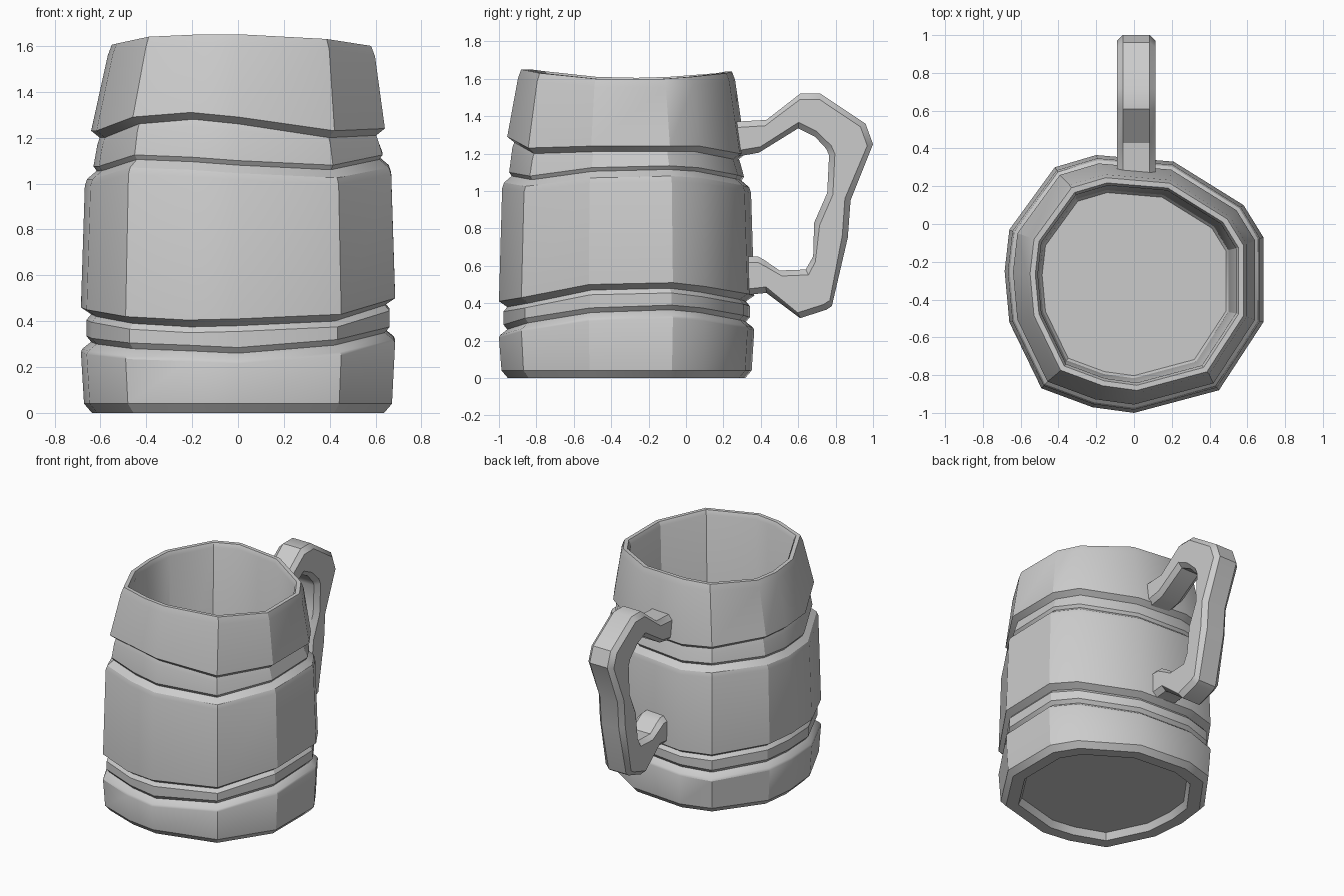
import bpy, bmesh

if "Cube" in bpy.data.objects:
    bpy.data.objects.remove(bpy.data.objects["Cube"])

def make_object(name, rings, angle=0.5):
    """Skin a list of equal-length closed rings, cap both ends."""
    bm = bmesh.new()
    loops = [[bm.verts.new(p) for p in ring] for ring in rings]
    n = len(loops[0])
    for a, b in zip(loops, loops[1:]):
        for i in range(n):
            j = (i + 1) % n
            bm.faces.new((a[i], a[j], b[j], b[i]))
    bm.faces.new(loops[0][::-1])
    bm.faces.new(loops[-1])
    bmesh.ops.recalc_face_normals(bm, faces=bm.faces)
    mesh = bpy.data.meshes.new(name)
    bm.to_mesh(mesh)
    bm.free()
    ob = bpy.data.objects.new(name, mesh)
    bpy.context.collection.objects.link(ob)
    bpy.ops.object.select_all(action='DESELECT')
    ob.select_set(True)
    bpy.context.view_layer.objects.active = ob
    bpy.ops.object.shade_smooth_by_angle(angle=angle)
    return ob

# Irregular hand-cut outline of the mug, seen from the top
CY = -0.32
outline = [(.685, -.52), (.685, -.07), (.58, .10), (.21, .33), (-.20, .365),
           (-.42, .30), (-.66, -.03), (-.685, -.25), (-.66, -.52),
           (-.49, -.87), (-.22, -.97), (0, -1.0), (.45, -.88)]

# Wavy seam heights around that outline
base_top = [.32, .335, .32, .28, .27, .26, .28, .28, .27, .25, .24, .23, .265]
mid_low = [.50, .51, .49, .45, .44, .44, .46, .46, .45, .42, .405, .41, .43]
mid_top = [1.07, 1.08, 1.07, 1.03, 1.02, 1.03, 1.03, 1.02, 1.02, 1.07, 1.06, 1.045, 1.025]
top_low = [1.24, 1.24, 1.24, 1.20, 1.20, 1.21, 1.23, 1.23, 1.23, 1.29, 1.31, 1.29, 1.23]
rim = [1.60, 1.60, 1.61, 1.63, 1.64, 1.63, 1.61, 1.605, 1.61, 1.64, 1.65, 1.65, 1.63]
flat = [0.0] * len(outline)

def ring(scale, seam, dz=0.0, dx=0.0):
    return [(x * scale + dx, CY + (y - CY) * scale, z + dz)
            for (x, y), z in zip(outline, seam)]

# Mug body: underside recess, base, hoops in grooves, middle, top, rim, inside
make_object("mug_body", [
    ring(.78, flat, .05), ring(.81, flat, .0), ring(.93, flat, .0),
    ring(.98, flat, .04), ring(1.0, base_top, -.015), ring(.99, base_top, .0),
    ring(.935, base_top, .03), ring(.965, base_top, .055),
    ring(.965, mid_low, -.055), ring(.935, mid_low, -.03),
    ring(1.0, mid_low), ring(.975, mid_top, -.03), ring(.96, mid_top),
    ring(.90, mid_top, .035), ring(.92, mid_top, .055),
    ring(.895, top_low, -.06), ring(.88, top_low, -.03),
    ring(.935, top_low), ring(.85, rim, -.045, .015), ring(.825, rim, 0, .015),
    ring(.785, rim, 0, .015), ring(.765, rim, -.03, .015),
    ring(.73, flat, .14), ring(.71, flat, .12)])

# Handle: outer/inner point pairs (y, z) with a chamfered box section
stations = [(.25, 1.37, .25, 1.18), (.43, 1.38, .39, 1.205),
            (.61, 1.52, .60, 1.335), (.72, 1.52, .69, 1.29),
            (.96, 1.36, .75, 1.225), (1.0, 1.25, .765, 1.19),
            (.88, .95, .755, .99), (.865, .75, .685, .83),
            (.78, .385, .68, .65), (.75, .365, .64, .58),
            (.61, .32, .50, .575), (.43, .455, .42, .63),
            (.38, .45, .385, .65), (.29, .44, .29, .65)]

def section(oy, oz, iy, iz, w=.103, c=.032, cx=.012):
    t = c / ((oy - iy) ** 2 + (oz - iz) ** 2) ** .5
    corners = [(-w + c, 0), (w - c, 0), (w, t), (w, 1 - t),
               (w - c, 1), (-w + c, 1), (-w, 1 - t), (-w, t)]
    return [(cx + x, oy + (iy - oy) * k, oz + (iz - oz) * k) for x, k in corners]

make_object("handle", [section(*s) for s in stations], angle=.6)
